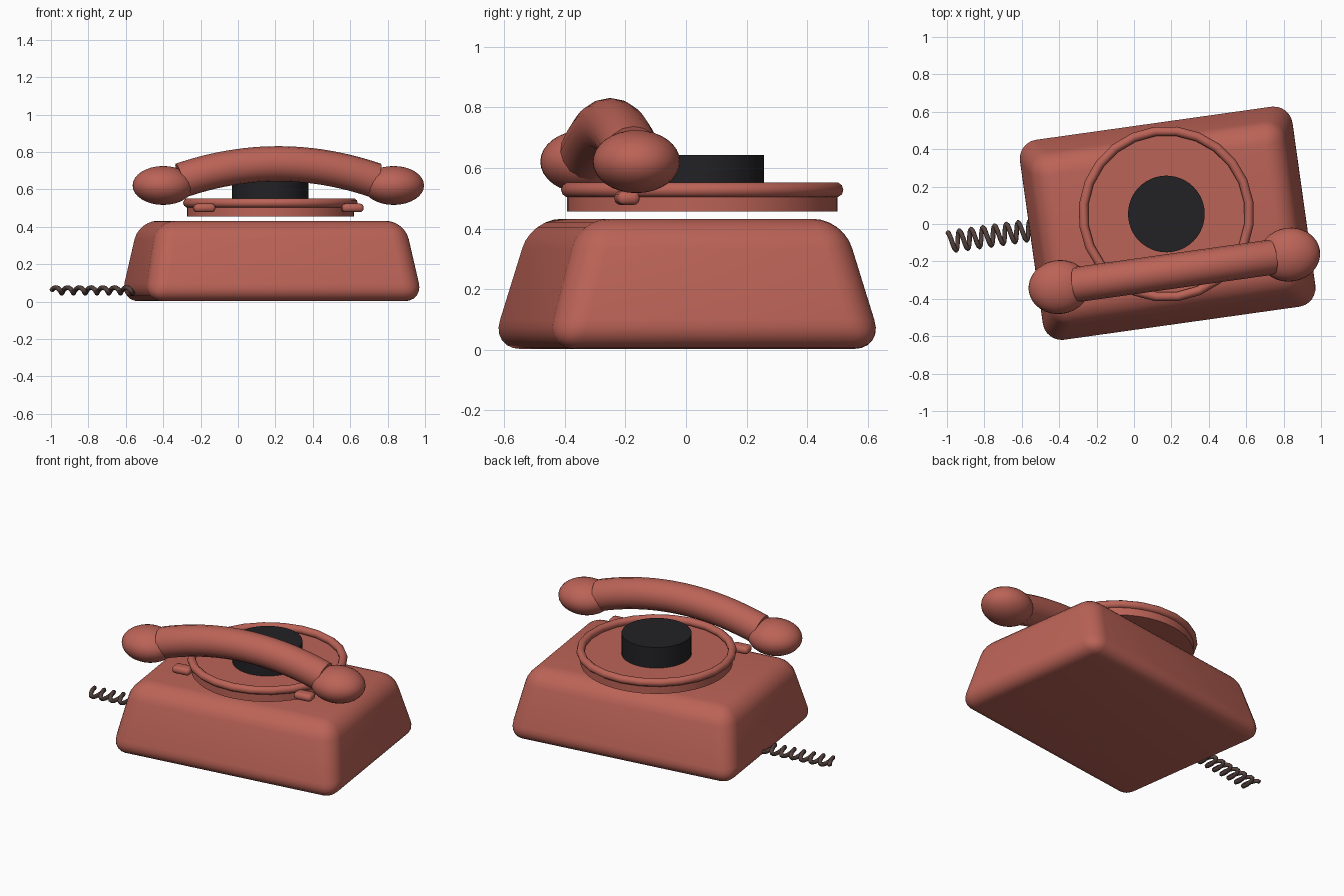
import bpy, bmesh
from math import radians, cos, sin, pi
from mathutils import Matrix, Vector

if "Cube" in bpy.data.objects:
    bpy.data.objects.remove(bpy.data.objects["Cube"])

# Whole phone is turned 8 degrees about its base centre
ROOT = Matrix.Translation((0.18, 0.004, 0)) @ Matrix.Rotation(radians(8), 4, 'Z')
DIAL_Y, REST_Y = 0.05, -0.257


def material(name, color):
    m = bpy.data.materials.new(name)
    m.diffuse_color = (*color, 1)
    m.use_nodes = True
    m.node_tree.nodes["Principled BSDF"].inputs["Base Color"].default_value = m.diffuse_color
    return m


RED = material("red_shell", (0.50, 0.125, 0.095))
BLACK = material("black_hub", (0.016, 0.016, 0.019))
BROWN = material("brown_cord", (0.09, 0.055, 0.047))


def finish(obj, mat, angle=40):
    obj.data.materials.append(mat)
    obj.matrix_world = ROOT @ obj.matrix_world
    bpy.ops.object.select_all(action='DESELECT')
    obj.select_set(True)
    bpy.context.view_layer.objects.active = obj
    bpy.ops.object.shade_smooth_by_angle(angle=radians(angle))
    return obj


def from_bmesh(name, bm, mat, angle=40):
    bmesh.ops.recalc_face_normals(bm, faces=bm.faces[:])
    me = bpy.data.meshes.new(name)
    bm.to_mesh(me)
    bm.free()
    obj = bpy.data.objects.new(name, me)
    bpy.context.collection.objects.link(obj)
    return finish(obj, mat, angle)


def rounded_block(name, center, bottom, top, height, radius, mat, segments=6):
    """Bevelled block with separate half sizes at bottom and top."""
    bm = bmesh.new()
    bmesh.ops.create_cube(bm, size=2)
    for v in bm.verts:
        half = top if v.co.z > 0 else bottom
        v.co = Vector(center) + Vector((v.co.x * half[0], v.co.y * half[1],
                                        v.co.z * height / 2))
    bmesh.ops.bevel(bm, geom=bm.edges[:], offset=radius, segments=segments,
                    profile=0.5, affect='EDGES')
    return from_bmesh(name, bm, mat)


def disc(name, radius, z0, z1, mat, sides):
    bm = bmesh.new()
    bmesh.ops.create_cone(bm, cap_ends=True, segments=sides, radius1=radius,
                          radius2=radius, depth=z1 - z0,
                          matrix=Matrix.Translation((0, DIAL_Y, (z0 + z1) / 2)))
    return from_bmesh(name, bm, mat)


def tube(name, points, radius, resolution, mat):
    cu = bpy.data.curves.new(name, 'CURVE')
    cu.dimensions = '3D'
    cu.bevel_depth = radius
    cu.bevel_resolution = resolution
    cu.use_fill_caps = True
    sp = cu.splines.new('POLY')
    sp.points.add(len(points) - 1)
    for p, co in zip(sp.points, points):
        p.co = (*co, 1)
    obj = bpy.data.objects.new(name, cu)
    bpy.context.collection.objects.link(obj)
    bpy.ops.object.select_all(action='DESELECT')
    obj.select_set(True)
    bpy.context.view_layer.objects.active = obj
    bpy.ops.object.convert(target='MESH')
    return finish(bpy.context.view_layer.objects.active, mat, 50)


# Tapered base
rounded_block("base", (0, 0, 0.217), (0.753, 0.563), (0.67, 0.44), 0.43, 0.1, RED)

# Dial plate, rim and hub
disc("dial_plate", 0.447, 0.456, 0.51, RED, 48)
disc("dial_hub", 0.205, 0.50, 0.643, BLACK, 48)
bpy.ops.mesh.primitive_torus_add(major_radius=0.445, minor_radius=0.025,
                                 major_segments=24, minor_segments=10,
                                 location=(0, DIAL_Y, 0.528))
rim = bpy.context.object
rim.name = "dial_rim"
bpy.context.view_layer.update()
finish(rim, RED, 50)

# Cradle rests and handset ends, one on each side
for side, sx in (("left", -1), ("right", 1)):
    rounded_block(side + "_cradle_rest", (0.40 * sx, REST_Y, 0.501), (0.058, 0.037),
                  (0.058, 0.037), 0.046, 0.02, RED, 3)
    bm = bmesh.new()
    bmesh.ops.create_uvsphere(
        bm, u_segments=32, v_segments=16, radius=1,
        matrix=Matrix.Translation((0.622 * sx, REST_Y, 0.621))
        @ Matrix.Diagonal((0.164, 0.144, 0.104, 1)))
    from_bmesh(side + "_handset_end", bm, RED)

# Arched handset grip
N = 24
arch = [(0.525 * t, REST_Y, 0.737 - 0.089 * t * t)
        for t in (2 * i / N - 1 for i in range(N + 1))]
tube("handset_grip", arch, 0.094, 6, RED)

# Flattened coil cord leaving the left side
TURNS, STEPS = 7.2, 12
count = int(TURNS * STEPS)
coil = [(-1.172 + 0.455 * i / count,
         0.065 + 0.051 * cos(2 * pi * i / STEPS),
         0.06 + 0.015 * sin(2 * pi * i / STEPS)) for i in range(count + 1)]
tube("coil_cord", coil, 0.013, 2, BROWN)
